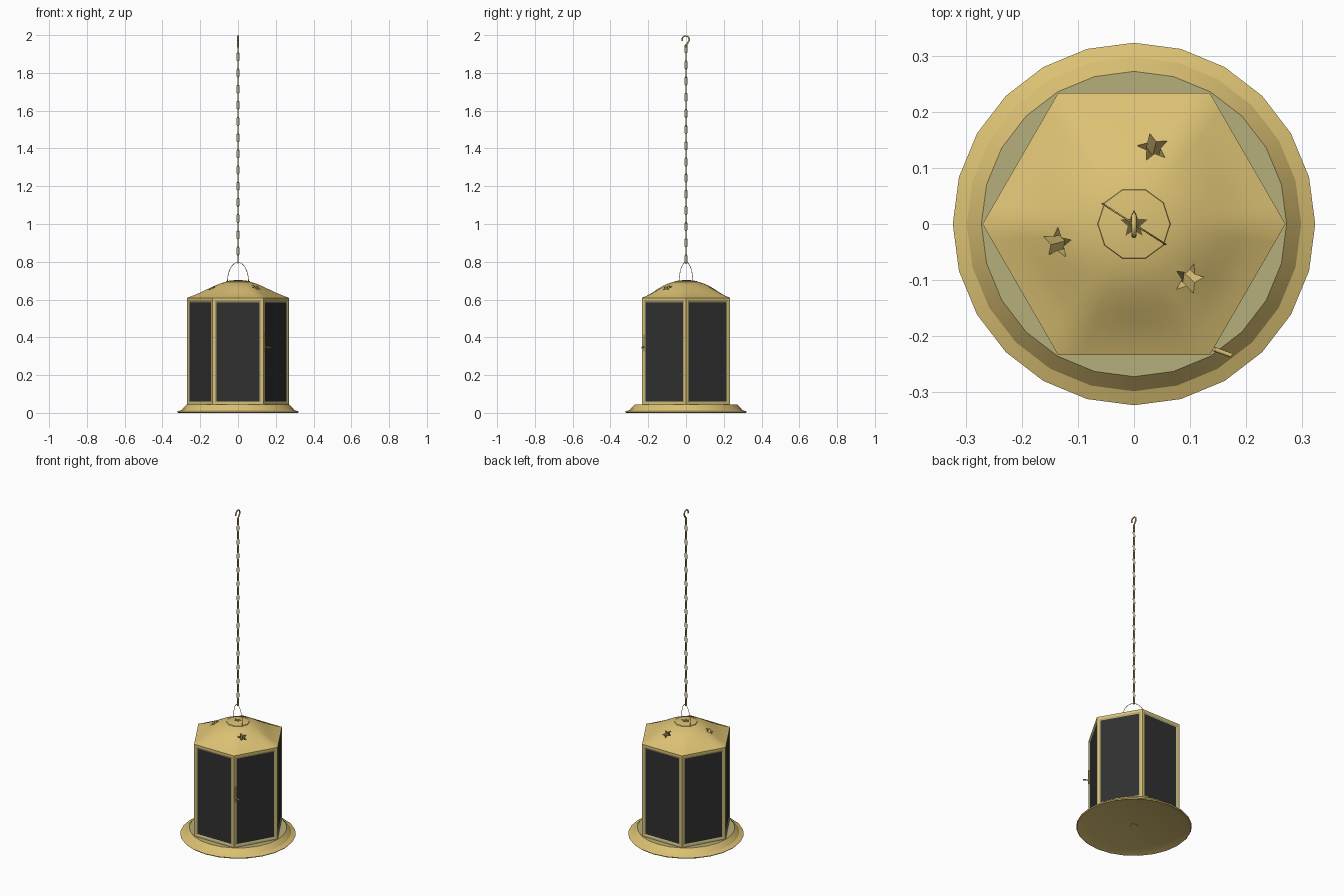
import bpy, bmesh, math
from mathutils import Vector

cube = bpy.data.objects.get("Cube")
if cube:
    bpy.data.objects.remove(cube, do_unlink=True)


def material(name, rgb):
    m = bpy.data.materials.new(name)
    m.use_nodes = True
    m.diffuse_color = (*rgb, 1)
    m.node_tree.nodes["Principled BSDF"].inputs["Base Color"].default_value = (*rgb, 1)
    return m


BRASS = material("brass", (0.72, 0.54, 0.175))
OLIVE = material("pale olive trim", (0.47, 0.43, 0.2))
GLASS = material("dark glass", (0.03, 0.03, 0.03))
BRONZE = material("dark bronze", (0.14, 0.105, 0.035))

RADIUS = 0.27
APOTHEM = RADIUS * math.cos(math.pi / 6)


def finish(bm, name, mats, smooth=None):
    bmesh.ops.recalc_face_normals(bm, faces=bm.faces)
    me = bpy.data.meshes.new(name)
    bm.to_mesh(me)
    bm.free()
    for m in mats:
        me.materials.append(m)
    ob = bpy.data.objects.new(name, me)
    bpy.context.collection.objects.link(ob)
    if smooth:
        smooth_shade(ob, smooth)
    return ob


def smooth_shade(ob, angle):
    bpy.ops.object.select_all(action='DESELECT')
    ob.select_set(True)
    bpy.context.view_layer.objects.active = ob
    bpy.ops.object.shade_smooth_by_angle(angle=math.radians(angle))


def loft(bm, rings):
    """Skin a list of vertex rings and close both ends."""
    rings = [[bm.verts.new(p) for p in ring] for ring in rings]
    n = len(rings[0])
    for a, b in zip(rings, rings[1:]):
        for i in range(n):
            bm.faces.new((a[i], a[(i + 1) % n], b[(i + 1) % n], b[i]))
    bm.faces.new(rings[0])
    bm.faces.new(rings[-1])


def circle(r, z, n, hexness=0):
    """Ring of points, blended between a circle and a hexagon."""
    pts = []
    for i in range(n):
        a = math.tau * i / n
        flat = math.cos(math.pi / 6) / math.cos(a % (math.pi / 3) - math.pi / 6)
        k = r * (1 + hexness * (flat - 1))
        pts.append((k * math.cos(a), k * math.sin(a), z))
    return pts


def star_prism(z0, z1, size, turn):
    bm = bmesh.new()
    shape = [(size if i % 2 == 0 else size * 0.45, turn + math.pi * i / 5) for i in range(10)]
    loft(bm, [[(r * math.cos(a), r * math.sin(a), z) for r, a in shape] for z in (z0, z1)])
    return bm


def wire(name, pts, thick, closed=False):
    cu = bpy.data.curves.new(name, 'CURVE')
    cu.dimensions = '3D'
    cu.bevel_depth = thick
    cu.bevel_resolution = 1
    sp = cu.splines.new('POLY')
    sp.points.add(len(pts) - 1)
    for p, co in zip(sp.points, pts):
        p.co = (*co, 1)
    sp.use_cyclic_u = closed
    cu.use_fill_caps = True
    cu.materials.append(BRASS)
    ob = bpy.data.objects.new(name, cu)
    bpy.context.collection.objects.link(ob)


# Round base plate: hollow underside, flat brim and stepped shoulder
bm = bmesh.new()
profile = [(0.268, 0.015), (0.318, 0), (0.323, 0.006), (0.298, 0.016), (0.272, 0.044)]
loft(bm, [circle(r, z, 24) for r, z in profile])
for f in bm.faces:
    f.material_index = int(f.calc_center_median().z > 0.04)
finish(bm, "base_plate", [BRASS, OLIVE], 25)
finish(star_prism(0.013, 0.016, 0.025, math.pi / 2), "base_star", [BRASS])

# Six-sided body: brass frame, olive trim and recessed dark panes
bm = bmesh.new()
loft(bm, [circle(RADIUS, z, 6) for z in (0.04, 0.606)])
bmesh.ops.recalc_face_normals(bm, faces=bm.faces)
sides = [f for f in bm.faces if abs(f.normal.z) < 0.5]
bmesh.ops.inset_individual(bm, faces=sides, thickness=0.012, use_even_offset=True)
trim = bmesh.ops.inset_individual(bm, faces=sides, thickness=0.009, depth=-0.004, use_even_offset=True)
for f in trim["faces"]:
    f.material_index = 1
for f in sides:
    f.material_index = 2
finish(bm, "lantern_body", [BRASS, OLIVE, GLASS])

# Domed roof, hexagonal at the eaves and round at the crown
bm = bmesh.new()
roof = [(1.0, 0.598, 1), (1.0, 0.609, 1), (0.88, 0.621, 1), (0.74, 0.637, 0.8), (0.6, 0.655, 0.5),
        (0.46, 0.673, 0.2), (0.33, 0.687, 0), (0.2, 0.696, 0), (0.08, 0.7, 0)]
loft(bm, [circle(RADIUS * s, z, 48, h) for s, z, h in roof])
dome = finish(bm, "roof", [BRASS, BRONZE])

# Star openings sunk at a slant into the roof, with dark floors
for x, y, turn in ((0.035, 0.14, 0.1), (-0.14, -0.035, 0.3), (0.1, -0.1, 0.5)):
    bm = star_prism(-0.05, 0.05, 0.029, turn)
    for f in bm.faces:
        f.material_index = int(f.calc_center_median().z < -0.04)
    cutter = finish(bm, "star_cutter", [BRASS, BRONZE])
    cutter.location = (x, y, 0.667)
    cutter.rotation_mode = 'QUATERNION'
    cutter.rotation_quaternion = Vector((x, y, 0.21)).to_track_quat('Z', 'Y')
    bpy.context.view_layer.update()
    mod = dome.modifiers.new("star_opening", 'BOOLEAN')
    mod.operation = 'DIFFERENCE'
    mod.solver = 'EXACT'
    mod.object = cutter
    bpy.context.view_layer.objects.active = dome
    bpy.ops.object.modifier_apply(modifier=mod.name)
    bpy.data.objects.remove(cutter, do_unlink=True)
smooth_shade(dome, 25)

# Crown disc and its small star
bm = bmesh.new()
loft(bm, [circle(r, z, 10) for r, z in ((0.066, 0.69), (0.064, 0.697), (0.03, 0.702))])
finish(bm, "crown_disc", [BRASS], 40)
finish(star_prism(0.701, 0.7035, 0.026, math.pi / 2), "crown_star", [BRONZE])

# Wire bail handle, set diagonally
bail = []
for i in range(17):
    a = math.pi * i / 16
    c = math.cos(a)
    bail.append((0.056 * c, -0.036 * c, 0.695 + 0.102 * math.sin(a)))
wire("bail_handle", bail, 0.0015)

# Chain of alternating oval links
PITCH, LINKS, FIRST = 0.0428, 27, 0.815
for n in range(LINKS):
    z = FIRST + n * PITCH
    oval = []
    for i in range(12):
        a = math.tau * i / 12
        side = 0.006 * math.cos(a)
        h = 0.012 * math.sin(a) + math.copysign(0.011, math.sin(a + 0.01))
        oval.append((side, 0, z + h) if n % 2 else (0, side, z + h))
    wire("chain_link", oval, 0.0026, closed=True)

# Hook at the top of the chain
hook = [(0, 0, 1.935), (0, 0.002, 1.947)]
for i in range(13):
    a = math.radians(-50 + 250 * i / 12)
    hook.append((0, -0.002 + 0.019 * math.cos(a), 1.976 + 0.0195 * math.sin(a)))
wire("hook", hook, 0.0045)

# Door latch: plate and short lever beside the front corner
out = Vector((math.cos(-math.pi / 6), math.sin(-math.pi / 6), 0))
along = Vector((-out.y, out.x, 0))
root = out * APOTHEM - along * 0.122
up = Vector((0, 0, 1))
wire("latch_plate", [root + up * 0.325, root + up * 0.415], 0.004)
wire("latch_lever", [root + up * 0.35, root + out * 0.034 + along * 0.006 + up * 0.345], 0.004)
